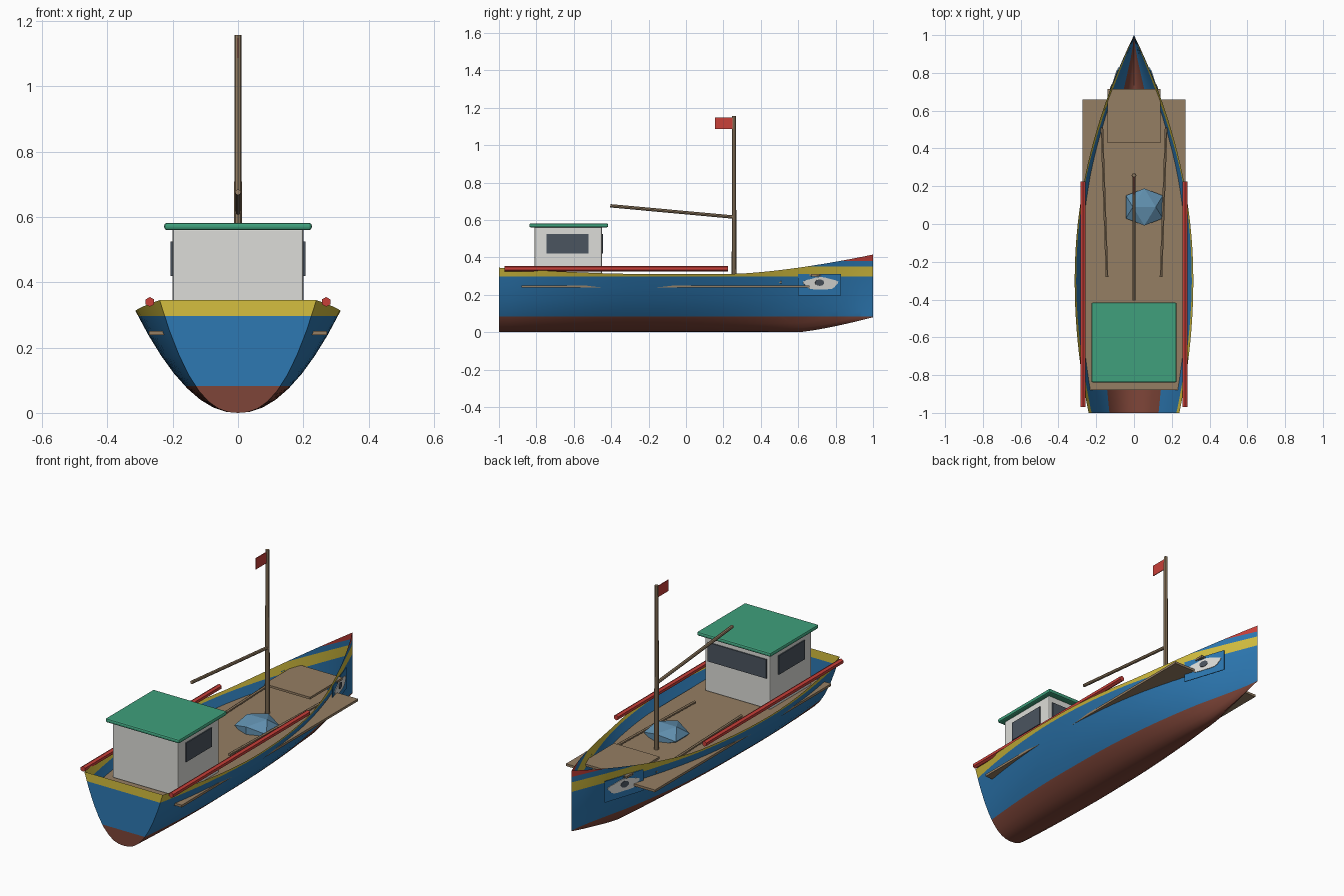
import bpy, bmesh, math
from mathutils import Vector

default = bpy.data.objects.get("Cube")
if default:
    bpy.data.objects.remove(default, do_unlink=True)


def material(name, r, g, b):
    m = bpy.data.materials.new(name)
    m.use_nodes = True
    m.diffuse_color = (r, g, b, 1)
    m.node_tree.nodes["Principled BSDF"].inputs["Base Color"].default_value = (r, g, b, 1)
    return m


BLUE = material("hull blue", 0.026, 0.19, 0.45)
OXIDE = material("keel brown red", 0.21, 0.06, 0.04)
YELLOW = material("stripe yellow", 0.66, 0.52, 0.05)
RED = material("rail red", 0.58, 0.05, 0.04)
GREEN = material("roof green", 0.05, 0.35, 0.2)
WHITE = material("cabin white", 0.72, 0.72, 0.69)
WOOD = material("wood", 0.3, 0.21, 0.125)
GLASS = material("window dark", 0.07, 0.09, 0.115)
NET = material("net pale blue", 0.12, 0.28, 0.43)


def finish(name, bm, *mats):
    mesh = bpy.data.meshes.new(name)
    bm.to_mesh(mesh)
    bm.free()
    for m in mats:
        mesh.materials.append(m)
    ob = bpy.data.objects.new(name, mesh)
    bpy.context.collection.objects.link(ob)
    return ob


def smooth(ob):
    bpy.ops.object.select_all(action="DESELECT")
    ob.select_set(True)
    bpy.context.view_layer.objects.active = ob
    bpy.ops.object.shade_smooth_by_angle(angle=math.radians(35))


def box(name, lo, hi, mat, bevel=0):
    bm = bmesh.new()
    bmesh.ops.create_cube(bm, size=1)
    lo, hi = Vector(lo), Vector(hi)
    for v in bm.verts:
        v.co = (lo + hi) / 2 + v.co * (hi - lo)
    ob = finish(name, bm, mat)
    if bevel:
        mod = ob.modifiers.new("soft edges", "BEVEL")
        mod.width, mod.segments = bevel, 2
    return ob


def pole(name, a, b, r1, r2, mat, sides=8):
    a, b = Vector(a), Vector(b)
    bm = bmesh.new()
    bmesh.ops.create_cone(bm, cap_ends=True, segments=sides, radius1=r1, radius2=r2,
                          depth=(b - a).length)
    turn = (b - a).to_track_quat("Z", "Y")
    for v in bm.verts:
        v.co = (a + b) / 2 + turn @ v.co
    return finish(name, bm, mat)


# Hull lines: half beam, sheer height, keel height and section fullness along y
def half_beam(y):
    if y < -0.3:
        return 0.314 - 0.074 * ((-0.3 - y) / 0.7) ** 2
    return 0.314 * (1 - ((y + 0.3) / 1.3) ** 2.03)


def sheer(y):
    return 0.312 + 0.103 * max(0, (y - 0.25) / 0.75) ** 1.5 + 0.033 * max(0, (-0.3 - y) / 0.7) ** 1.5


def keel(y):
    return 0.08 * max(0, (y - 0.6) / 0.4) ** 1.3


def section(y, s):
    full = 2 + 0.35 * max(0, (-0.3 - y) / 0.7)
    return (half_beam(y) * s, y, keel(y) + (sheer(y) - keel(y)) * abs(s) ** full)


# Hull shell with flat transom, cut into horizontal paint bands
STATIONS, HALF = 32, 8
bm = bmesh.new()
rows = [[bm.verts.new(section(-1 + 2 * i / STATIONS, j / HALF)) for j in range(-HALF, HALF + 1)]
        for i in range(STATIONS + 1)]
for r0, r1 in zip(rows, rows[1:]):
    for j in range(2 * HALF):
        bm.faces.new((r0[j], r0[j + 1], r1[j + 1], r1[j]))
bm.faces.new(rows[0][::-1])
bmesh.ops.remove_doubles(bm, verts=bm.verts[:], dist=0.0005)
bands = (0.083, 0.297, 0.35, 0.38)
for z in bands:
    bmesh.ops.bisect_plane(bm, geom=bm.verts[:] + bm.edges[:] + bm.faces[:], dist=1e-5,
                           plane_co=(0, 0, z), plane_no=(0, 0, 1))
bmesh.ops.recalc_face_normals(bm, faces=bm.faces[:])
paint = (0, 1, 2, 1, 3)
for f in bm.faces:
    z = f.calc_center_median().z
    f.material_index = paint[sum(z > b for b in bands)]
bm.normal_update()
if sum(f.normal.z * f.calc_area() for f in bm.faces) > 0:
    bmesh.ops.reverse_faces(bm, faces=bm.faces[:])
smooth(finish("hull", bm, OXIDE, BLUE, YELLOW, RED))

# Decks
box("main_deck", (-0.272, -0.88, 0.238), (0.272, 0.66, 0.251), WOOD)
box("fore_deck", (-0.14, 0.43, 0.3), (0.14, 0.715, 0.312), WOOD)

# Cabin with roof and windows
box("cabin", (-0.2, -0.81, 0.25), (0.2, -0.45, 0.565), WHITE, 0.006)
box("cabin_roof", (-0.226, -0.838, 0.56), (0.226, -0.416, 0.582), GREEN, 0.008)
box("forward_window", (-0.18, -0.452, 0.42), (0.18, -0.444, 0.525), GLASS)
for side, label in ((1, "left"), (-1, "right")):
    xs = sorted((side * 0.198, side * 0.206))
    box(label + "_window", (xs[0], -0.745, 0.42), (xs[1], -0.52, 0.525), GLASS)

# Mast, boom and flag
smooth(pole("mast", (0, 0.257, 0.25), (0, 0.257, 1.157), 0.013, 0.01, WOOD))
smooth(pole("boom", (0, 0.25, 0.616), (0, -0.405, 0.676), 0.009, 0.009, WOOD))
box("flag", (-0.002, 0.155, 1.087), (0.002, 0.248, 1.148), RED)

# Heap of netting
bm = bmesh.new()
bmesh.ops.create_icosphere(bm, subdivisions=1, radius=1)
for v in bm.verts:
    x, y, z = v.co
    x, z = x * 0.85 - z * 0.53, x * 0.53 + z * 0.85
    v.co = (0.055 + 0.115 * x, 0.09 + 0.115 * y, 0.262 + 0.058 * z)
finish("net_heap", bm, NET)


# Thin painted plate lying against the bow, outlined in (y, z)
def bow_plate(name, side, outline, lift, mat):
    bm = bmesh.new()
    verts = []
    for y, z in outline:
        x = 0.16 - 0.076 * (y - 0.6) / 0.23 + lift
        verts.append(bm.verts.new((side * x, y, z)))
    bm.faces.new(verts if side > 0 else verts[::-1])
    ob = finish(name, bm, mat)
    mod = ob.modifiers.new("thickness", "SOLIDIFY")
    mod.thickness = 0.004
    return ob


def oval(y, z, ry, rz, wobble=0.0, n=20):
    pts = []
    for i in range(n):
        a = math.tau * i / n
        k = 1 + wobble * math.sin(5 * a)
        pts.append((y + ry * k * math.cos(a), z + rz * k * math.sin(a)))
    return pts


# Parts repeated on both sides
for side, label in ((1, "left"), (-1, "right")):
    pole(label + "_rail", (side * 0.27, -0.97, 0.34), (side * 0.27, 0.225, 0.34),
         0.015, 0.015, RED, 6)
    pole(label + "_oar", (side * 0.143, -0.28, 0.268), (side * 0.17, 0.51, 0.268),
         0.008, 0.008, WOOD, 6)
    panel = [(0.6, 0.195), (0.83, 0.195), (0.83, 0.312), (0.6, 0.312)]
    bow_plate(label + "_eye_panel", side, panel, 0, BLUE)
    bow_plate(label + "_eye_white", side, oval(0.72, 0.26, 0.092, 0.033, 0.08), 0.003, WHITE)
    bow_plate(label + "_eye_pupil", side, oval(0.715, 0.265, 0.024, 0.017), 0.006, GLASS)
    bow_plate(label + "_eye_brow", side, oval(0.695, 0.303, 0.03, 0.007), 0.004, GLASS)
